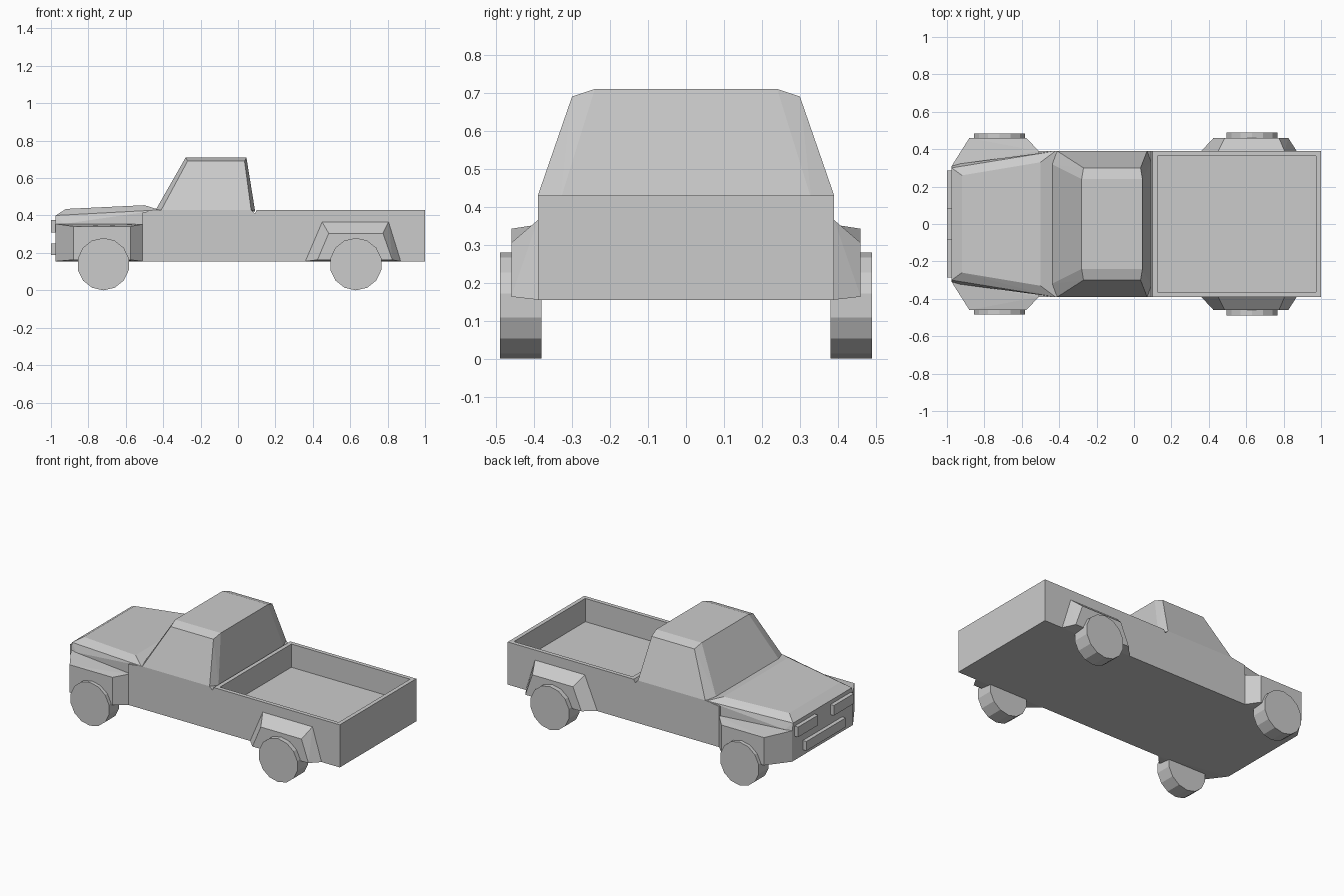
import bpy, bmesh, math
from itertools import product

if "Cube" in bpy.data.objects:
    bpy.data.objects.remove(bpy.data.objects["Cube"], do_unlink=True)

GREY = (0.6, 0.6, 0.6, 1)
paint = bpy.data.materials.new("plain_grey")
paint.use_nodes = True
paint.diffuse_color = GREY
paint.node_tree.nodes["Principled BSDF"].inputs["Base Color"].default_value = GREY


def finish(name, bm):
    bmesh.ops.recalc_face_normals(bm, faces=bm.faces)
    mesh = bpy.data.meshes.new(name)
    bm.to_mesh(mesh)
    bm.free()
    mesh.materials.append(paint)
    obj = bpy.data.objects.new(name, mesh)
    bpy.context.collection.objects.link(obj)
    return obj


def hull(name, points):
    """Convex faceted solid around a few corner points."""
    bm = bmesh.new()
    for p in points:
        bm.verts.new(p)
    res = bmesh.ops.convex_hull(bm, input=bm.verts)
    loose = {v for v in res["geom_interior"] + res["geom_unused"]
             if isinstance(v, bmesh.types.BMVert)}
    bmesh.ops.delete(bm, geom=list(loose), context="VERTS")
    bmesh.ops.dissolve_limit(bm, angle_limit=math.radians(1),
                             verts=bm.verts, edges=bm.edges)
    return finish(name, bm)


def both_sides(points):
    return [(x, s * y, z) for x, y, z in points for s in (1, -1)]


def box(name, xs, ys, zs):
    return hull(name, product(xs, ys, zs))


# Lower body: side profile pulled across the width, bed sunk into the top
W, FLOOR, RAIL = 0.39, 0.155, 0.43
profile = [(1, FLOOR), (1, RAIL), (0.1, RAIL), (0.09, 0.41), (0.07, RAIL),
           (-0.42, RAIL), (-0.51, 0.417), (-0.51, FLOOR)]
bm = bmesh.new()
side = bm.faces.new([bm.verts.new((x, -W, z)) for x, z in profile])
ext = bmesh.ops.extrude_face_region(bm, geom=[side])
for v in ext["geom"]:
    if isinstance(v, bmesh.types.BMVert):
        v.co.y = W
bmesh.ops.recalc_face_normals(bm, faces=bm.faces)
bed = max((f for f in bm.faces if f.normal.z > 0.99),
          key=lambda f: f.calc_center_median().x)
bmesh.ops.inset_region(bm, faces=[bed], thickness=0.037)
well = bmesh.ops.extrude_face_region(bm, geom=[bed])
bmesh.ops.translate(bm, vec=(0, 0, -0.15),
                    verts=[v for v in well["geom"] if isinstance(v, bmesh.types.BMVert)])
if bed.is_valid:
    bmesh.ops.delete(bm, geom=[bed], context="FACES_ONLY")
finish("lower_body_and_bed", bm)

# Cab with chamfered corner pillars
hull("cab", both_sides([
    (-0.44, 0.32, 0.43), (-0.41, 0.39, 0.43), (0.07, 0.39, 0.43), (0.092, 0.33, 0.42),
    (-0.28, 0.24, 0.71), (-0.27, 0.30, 0.69), (0.035, 0.30, 0.69), (0.045, 0.24, 0.71)]))

# Hood tapering toward the nose
hull("hood", both_sides([
    (-0.975, 0.31, 0.35), (-0.42, 0.39, 0.35), (-0.975, 0.30, 0.40),
    (-0.93, 0.322, 0.355), (-0.42, 0.39, 0.43), (-0.92, 0.26, 0.435),
    (-0.50, 0.33, 0.455), (-0.44, 0.32, 0.43)]))

# Nose with the flared front fenders
hull("nose_and_front_fenders", both_sides([
    (-0.975, 0.31, 0.155), (-0.51, 0.39, 0.155), (-0.975, 0.31, 0.355),
    (-0.51, 0.39, 0.353), (-0.88, 0.46, 0.163), (-0.575, 0.46, 0.163),
    (-0.88, 0.46, 0.342), (-0.575, 0.46, 0.342)]))

# Headlights and front bumper
box("bumper", (-1, -0.96), (-0.2, 0.2), (0.19, 0.25))

for s, label in ((1, "far"), (-1, "near")):
    box("headlight_" + label, (-1, -0.96), (0.08 * s, 0.285 * s), (0.31, 0.375))

    # Rear fender flare
    base = [(0.36, 0.155), (0.45, 0.365), (0.805, 0.365), (0.87, 0.155)]
    flare = [(0.425, 0.163), (0.485, 0.305), (0.775, 0.305), (0.825, 0.163)]
    hull("rear_fender_" + label,
         [(x, 0.38 * s, z) for x, z in base] + [(x, 0.39 * s, z) for x, z in base]
         + [(x, 0.46 * s, z) for x, z in flare])

    # Wheels
    for name, cx, outer in (("front_wheel_", -0.72, 0.483), ("rear_wheel_", 0.63, 0.49)):
        r, n = 0.14, 14
        hull(name + label,
             [(cx + r * math.sin(math.tau * i / n), y * s, r - r * math.cos(math.tau * i / n))
              for i in range(n) for y in (0.38, outer)])
